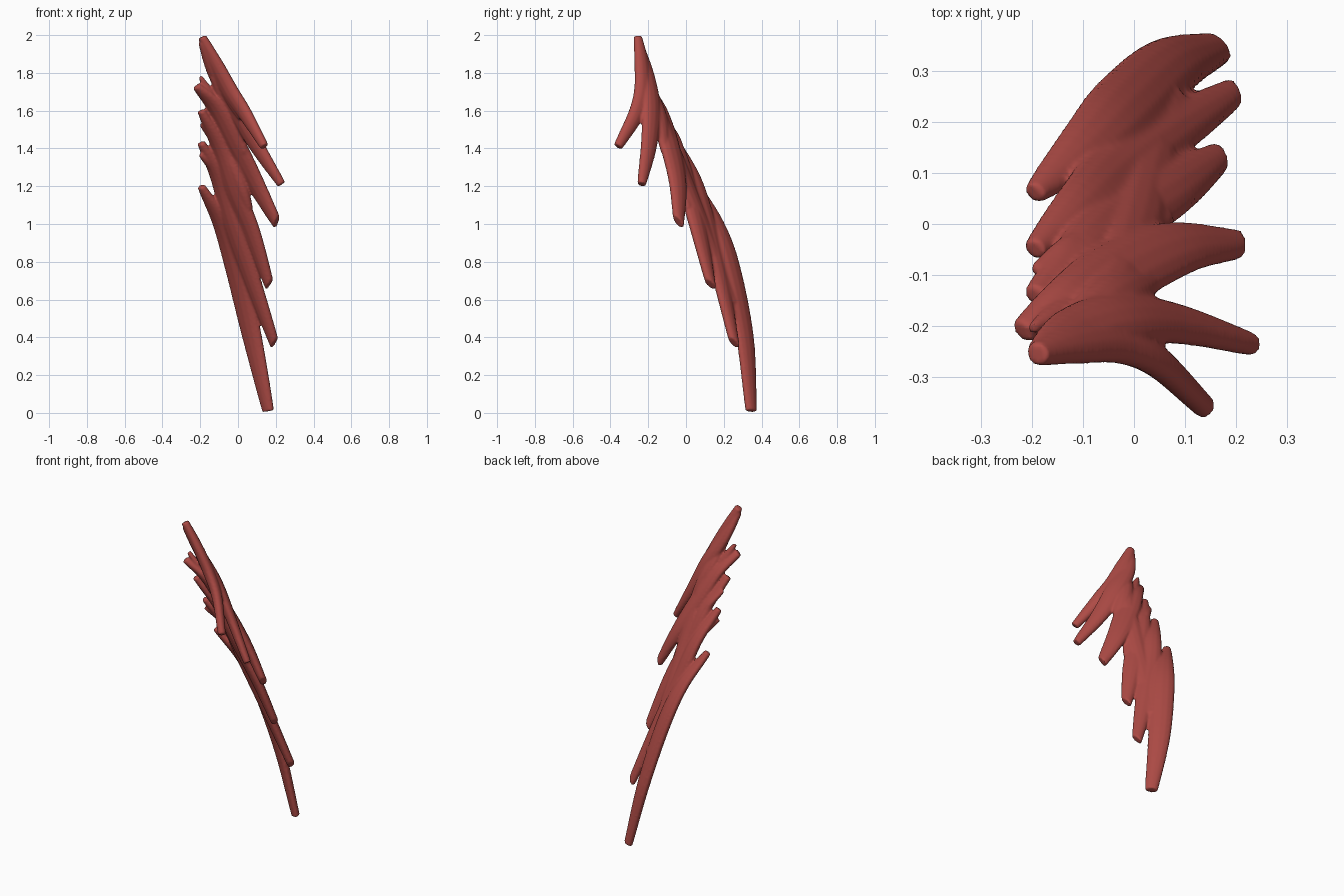
import bpy
import bmesh
import math
from mathutils import Vector

old = bpy.data.objects.get("Cube")
if old:
    bpy.data.objects.remove(old, do_unlink=True)

# Hair colour
red = bpy.data.materials.new("hair_red")
red.use_nodes = True
colour = (0.42, 0.07, 0.06, 1)
red.diffuse_color = colour
red.node_tree.nodes["Principled BSDF"].inputs["Base Color"].default_value = colour

SIDES, STEPS = 12, 28
SHEET_NORMAL = Vector((0.54, 0.67, 0.43))


def spline(points, t):
    """Point on a smooth curve through all the points."""
    s = t * (len(points) - 1)
    i = min(int(s), len(points) - 2)
    f = s - i
    b, c = points[i], points[i + 1]
    a = points[i - 1] if i > 0 else b * 2 - c
    d = points[i + 2] if i + 2 < len(points) else c * 2 - b
    return (b * 2 + (c - a) * f + (a * 2 - b * 5 + c * 4 - d) * f ** 2
            + (b * 3 - a - c * 3 + d) * f ** 3) / 2


def lock(bm, path, width, thick=0.033, start=0.34, end=0.46, slant=0.0):
    """Flattened strand that swells in the middle; the lower tip is cut at a slant."""
    points = [Vector(p) for p in path]
    rings = []
    for k in range(STEPS + 1):
        t = k / STEPS
        centre = spline(points, t)
        along = (spline(points, min(t + 0.02, 1)) - spline(points, max(t - 0.02, 0))).normalized()
        across = SHEET_NORMAL.cross(along).normalized()
        out = along.cross(across)
        tip = start if t < 0.5 else end
        swell = tip + (1 - tip) * math.sin(math.pi * t) ** 0.9
        ring = []
        for j in range(SIDES):
            a = math.tau * j / SIDES
            ring.append(bm.verts.new(centre + across * width * swell * math.cos(a)
                                     + out * thick * (0.4 + 0.6 * swell) * math.sin(a)
                                     + along * slant * t ** 4 * math.cos(a)))
        rings.append(ring)
    for r, s in zip(rings, rings[1:]):
        for j in range(SIDES):
            n = (j + 1) % SIDES
            bm.faces.new((r[j], r[n], s[n], s[j]))
    bm.faces.new(rings[0][::-1])
    bm.faces.new(rings[-1])


bm = bmesh.new()

# Main locks, from the top of the tuft down
lock(bm, [(-.19, -.255, 1.99), (-.12, -.235, 1.85), (-.04, -.23, 1.7), (.04, -.265, 1.58), (.14, -.36, 1.41)], .054, start=.45)
lock(bm, [(-.19, -.25, 1.96), (-.12, -.21, 1.8), (-.02, -.185, 1.63), (.09, -.195, 1.43), (.23, -.235, 1.21)], .062, end=.4)
lock(bm, [(-.22, -.21, 1.73), (-.12, -.15, 1.62), (-.02, -.09, 1.43), (.09, -.045, 1.22), (.205, -.04, 1.01)], .072, slant=.025)
lock(bm, [(-.195, -.14, 1.6), (-.095, -.05, 1.4), (-.015, .015, 1.17), (.075, .07, .95), (.166, .13, .68)], .066, slant=.025)
lock(bm, [(-.195, -.05, 1.43), (-.1, .04, 1.24), (-.025, .11, 1.0), (.07, .18, .72), (.193, .255, .37)], .066, slant=.025)
lock(bm, [(-.195, .06, 1.2), (-.085, .16, 1.0), (-.01, .235, .77), (.075, .312, .4), (.16, .345, .01)], .074, start=.3, end=.5)

# Short stray tips that fork off the upper ends
lock(bm, [(-.2, -.205, 1.78), (-.13, -.165, 1.66), (-.05, -.11, 1.5)], .028, .02)
lock(bm, [(-.195, -.09, 1.53), (-.115, -.04, 1.42), (-.05, .01, 1.22)], .028, .02)
lock(bm, [(-.2, -.04, 1.37), (-.12, .03, 1.27), (-.05, .09, 1.08)], .028, .02)

# Inner webs that fill the gaps between neighbouring locks
lock(bm, [(-.12, -.21, 1.8), (-.03, -.1, 1.48), (.005, .005, 1.2), (.035, .125, .9), (.08, .25, .58)], .06, .028)
lock(bm, [(-.14, -.23, 1.85), (-.05, -.215, 1.69), (.02, -.22, 1.56)], .04, .028)
lock(bm, [(-.13, -.21, 1.78), (-.04, -.14, 1.57), (.035, -.11, 1.38)], .05, .03)
lock(bm, [(-.09, -.07, 1.45), (.0, -.02, 1.22), (.06, .01, 1.08)], .045, .03)

bmesh.ops.recalc_face_normals(bm, faces=bm.faces)
mesh = bpy.data.meshes.new("hair_tuft")
bm.to_mesh(mesh)
bm.free()
mesh.materials.append(red)
tuft = bpy.data.objects.new("hair_tuft", mesh)
bpy.context.collection.objects.link(tuft)

# Fuse the locks into one soft skin
fuse = tuft.modifiers.new("fuse", "REMESH")
fuse.mode = "VOXEL"
fuse.voxel_size = 0.007
fuse.use_smooth_shade = True
soften = tuft.modifiers.new("soften", "SMOOTH")
soften.factor = 0.5
soften.iterations = 3
